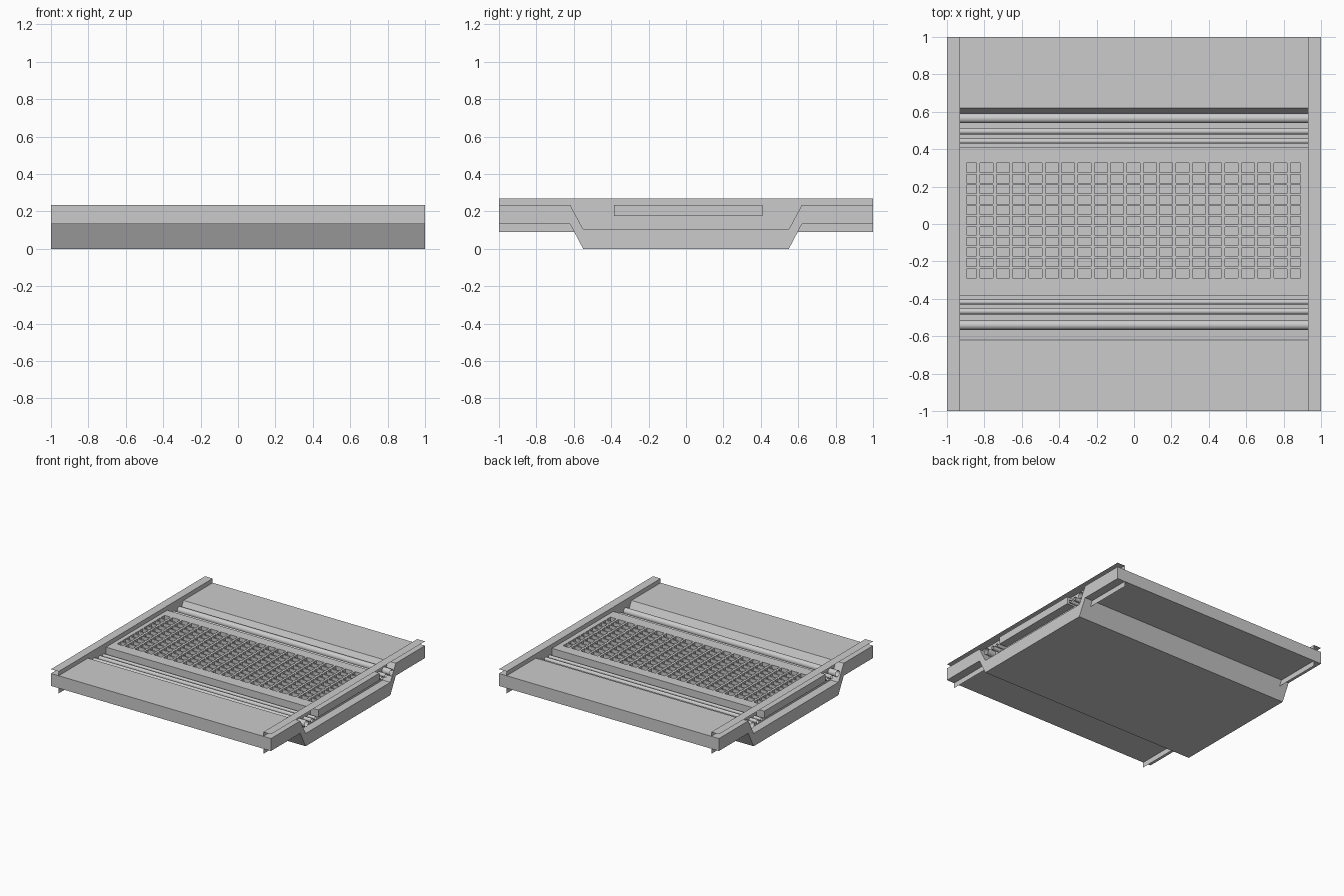
import bpy, bmesh, math

old = bpy.data.objects.get("Cube")
if old:
    bpy.data.objects.remove(old, do_unlink=True)

# Single grey material
GREY = (0.6, 0.6, 0.6, 1)
mat = bpy.data.materials.new("plain_grey")
mat.use_nodes = True
mat.diffuse_color = GREY
mat.node_tree.nodes["Principled BSDF"].inputs["Base Color"].default_value = GREY


def finish(name, bm):
    mesh = bpy.data.meshes.new(name)
    bm.to_mesh(mesh)
    bm.free()
    mesh.materials.append(mat)
    obj = bpy.data.objects.new(name, mesh)
    bpy.context.collection.objects.link(obj)
    return obj


def extrude_x(name, profile, x0=-1, x1=1, closed=True, caps=True):
    """Sweep a (y, z) profile along x."""
    bm = bmesh.new()
    a = [bm.verts.new((x0, y, z)) for y, z in profile]
    b = [bm.verts.new((x1, y, z)) for y, z in profile]
    n = len(profile)
    for i in range(n if closed else n - 1):
        j = (i + 1) % n
        bm.faces.new((a[i], a[j], b[j], b[i]))
    if caps:
        bm.faces.new(a)
        bm.faces.new(b)
    bmesh.ops.recalc_face_normals(bm, faces=bm.faces)
    return finish(name, bm)


def add_box(bm, x0, x1, y0, y1, z0, z1):
    verts = bmesh.ops.create_cube(bm, size=1)["verts"]
    for v in verts:
        v.co = (x1 if v.co.x > 0 else x0,
                y1 if v.co.y > 0 else y0,
                z1 if v.co.z > 0 else z0)


# Deck slab with a sunken trough across the middle
half_top = [(0.55, 0.105), (0.62, 0.235), (1, 0.235)]
half_low = [(1, 0.133), (0.62, 0.133), (0.55, 0)]
right = half_top + half_low
left = [(-y, z) for y, z in reversed(right)]
extrude_x("deck_slab", right + left)

# Thin side rails: upright web with an outward top lip
for side, name in ((-1, "right_rail"), (1, "left_rail")):
    bm = bmesh.new()
    path = [(side * 0.93, 0.09), (side * 0.93, 0.27), (side, 0.27)]
    front, back = [[bm.verts.new((x, y, z)) for x, z in path] for y in (-1, 1)]
    for i in range(2):
        loop = [front[i], front[i + 1], back[i + 1], back[i]]
        bm.faces.new(loop if side < 0 else loop[::-1])
    finish(name, bm)

# Grate: solid frame around a lattice of bars
X0, X1, Y0, Y1 = -0.895, 0.89, -0.29, 0.325
Z0, Z1 = 0.175, 0.235
bm = bmesh.new()
add_box(bm, -1, 1, -0.385, Y0, Z0, Z1)
add_box(bm, -1, 1, Y1, 0.41, Z0, Z1)
add_box(bm, -1, X0, Y0, Y1, Z0, Z1)
add_box(bm, X1, 1, Y0, Y1, Z0, Z1)
finish("grate_frame", bm)

bm = bmesh.new()
for i in range(20):
    x = -0.832 + i * 0.0873
    add_box(bm, x - 0.009, x + 0.009, Y0, Y1, Z0, Z1)
finish("grate_long_bars", bm)

bm = bmesh.new()
for i in range(10):
    y = -0.234 + i * 0.056
    add_box(bm, X0, X1, y - 0.006, y + 0.006, Z0, Z1 - 0.0005)
finish("grate_cross_bars", bm)

# Open pipes running along both sides of the trough
PIPES = {"large": (0.54, 0.565, 0.026), "medium": (0.467, 0.495, 0.016),
         "small": (0.417, 0.443, 0.013)}
for size, (front_y, back_y, r) in PIPES.items():
    for end, y in (("front", -front_y), ("back", back_y)):
        ring = [(y + r * math.cos(t * math.tau / 24), 0.18 + r * math.sin(t * math.tau / 24))
                for t in range(24)]
        pipe = extrude_x(f"{end}_{size}_pipe", ring, caps=False)
        for poly in pipe.data.polygons:
            poly.use_smooth = True
